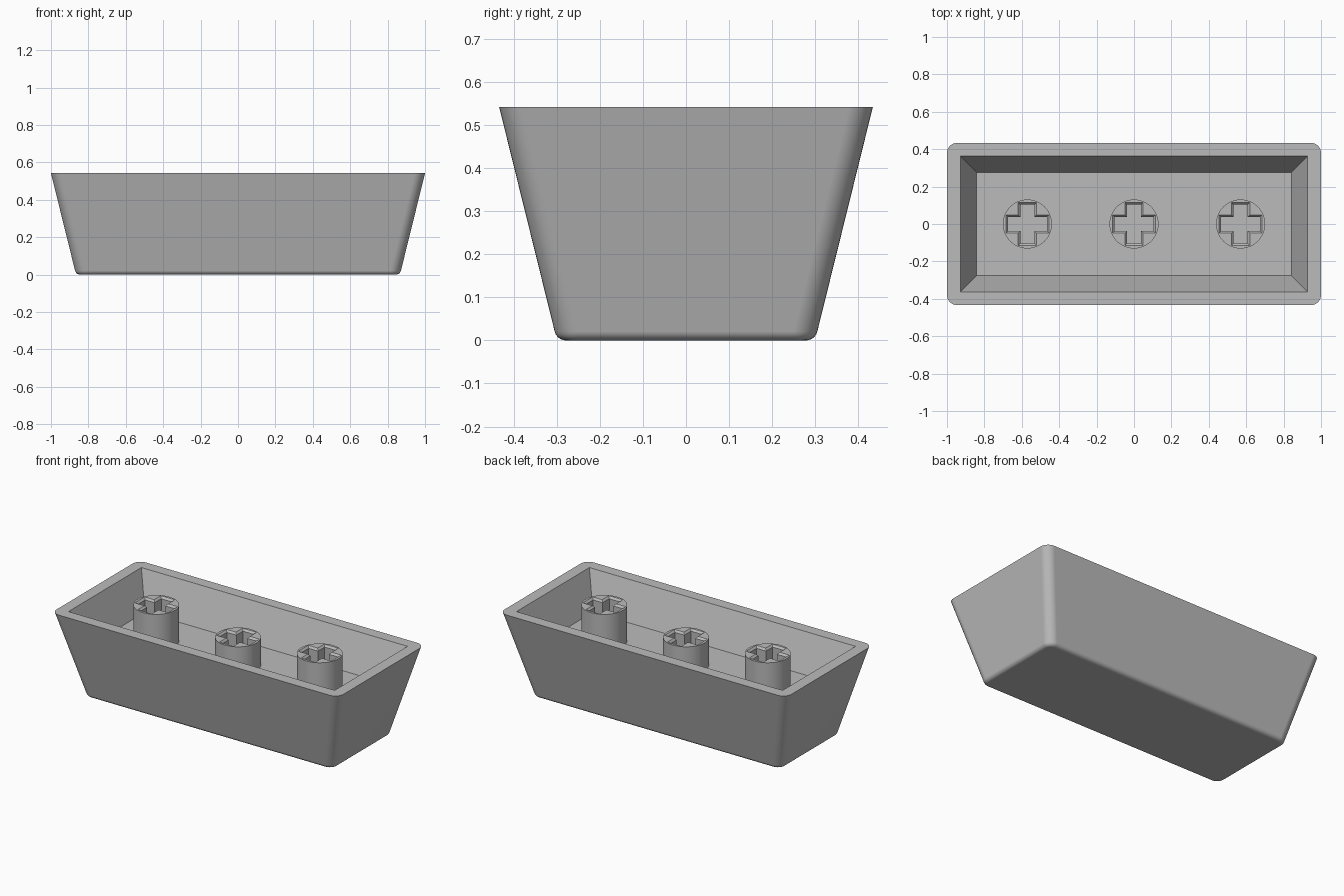
import bpy
import bmesh
from math import sin, cos, pi, radians

if "Cube" in bpy.data.objects:
    bpy.data.objects.remove(bpy.data.objects["Cube"], do_unlink=True)

RIM_Z = 0.542      # height of the open rim
FLOOR_Z = 0.317    # height of the cavity floor
CORNER_STEPS = 8

grey = bpy.data.materials.new("light_grey_plastic")
grey.use_nodes = True
COLOUR = (0.5, 0.5, 0.5, 1)
grey.diffuse_color = COLOUR
grey.node_tree.nodes["Principled BSDF"].inputs["Base Color"].default_value = COLOUR


def finish(bm, name, location=(0, 0, 0)):
    """Turn a bmesh into a smooth-shaded object with crisp edges."""
    bmesh.ops.recalc_face_normals(bm, faces=bm.faces)
    mesh = bpy.data.meshes.new(name)
    bm.to_mesh(mesh)
    bm.free()
    mesh.materials.append(grey)
    mesh.polygons.foreach_set("use_smooth", [True] * len(mesh.polygons))
    mesh.set_sharp_from_angle(angle=radians(30))
    obj = bpy.data.objects.new(name, mesh)
    obj.location = location
    bpy.context.collection.objects.link(obj)
    weighted = obj.modifiers.new("flat_face_normals", "WEIGHTED_NORMAL")
    weighted.keep_sharp = True
    return obj


def loop(bm, points, z):
    return [bm.verts.new((x, y, z)) for x, y in points]


def bridge(bm, a, b):
    for i in range(len(a)):
        j = (i + 1) % len(a)
        bm.faces.new((a[i], a[j], b[j], b[i]))


def rounded_rectangle(hx, hy, r):
    points = []
    for k, (sx, sy) in enumerate(((1, 1), (-1, 1), (-1, -1), (1, -1))):
        for i in range(CORNER_STEPS + 1):
            a = (k + i / CORNER_STEPS) * pi / 2
            points.append((sx * (hx - r) + r * cos(a), sy * (hy - r) + r * sin(a)))
    return points


def cross(length, width):
    """Outline of a plus sign, one quarter repeated around the centre."""
    points = []
    x, y = length, width
    for _ in range(4):
        points += [(x, -y), (x, y), (y, y)]
        points = [(-q, p) for p, q in points]
    return points[::1]


def cross_outline(length, width):
    points = []
    for k in range(4):
        c, s = round(cos(k * pi / 2)), round(sin(k * pi / 2))
        for x, y in ((length, -width), (length, width), (width, width)):
            points.append((c * x - s * y, s * x + c * y))
    return points


# Tapered shell: rounded base edge, outer wall, rim, sharp-cornered cavity
bm = bmesh.new()
rings = []
EDGE = 0.027
for i in range(6):
    a = i / 5 * radians(76)
    inset = EDGE * (sin(radians(76)) - sin(a))
    rings.append(loop(bm, rounded_rectangle(0.871 - inset, 0.305 - inset, 0.055 - inset),
                      EDGE * (1 - cos(a))))
rings.append(loop(bm, rounded_rectangle(1.0, 0.434, 0.055), RIM_Z))
rings.append(loop(bm, rounded_rectangle(0.928, 0.363, 0), RIM_Z))
rings.append(loop(bm, rounded_rectangle(0.842, 0.276, 0), FLOOR_Z))
for lower, upper in zip(rings, rings[1:]):
    bridge(bm, lower, upper)
bm.faces.new(rings[0])
bm.faces.new(rings[-1])
bmesh.ops.remove_doubles(bm, verts=bm.verts, dist=0.0001)
finish(bm, "shell")


def stem(name, x, top):
    """Round post with a chamfered cross-shaped socket."""
    bm = bmesh.new()
    n = 48
    circle = [(0.131 * cos(i * 2 * pi / n), 0.131 * sin(i * 2 * pi / n)) for i in range(n)]
    base = loop(bm, circle, FLOOR_Z - 0.005)
    head = loop(bm, circle, top)
    mouth = loop(bm, cross_outline(0.115, 0.049), top)
    throat = loop(bm, cross_outline(0.104, 0.038), top - 0.012)
    bottom = loop(bm, cross_outline(0.104, 0.038), FLOOR_Z)
    bridge(bm, base, head)
    bridge(bm, mouth, throat)
    bridge(bm, throat, bottom)
    bm.faces.new(bottom)
    bm.faces.new(base)
    # Flat top between the round edge and the socket
    edges = [bm.edges.get((ring[i - 1], ring[i]))
             for ring in (head, mouth) for i in range(len(ring))]
    bmesh.ops.triangle_fill(bm, use_beauty=True, use_dissolve=False, edges=edges)
    finish(bm, name, (x, 0, 0))


stem("left_stem", 0.57, RIM_Z)
stem("middle_stem", 0, RIM_Z - 0.052)
stem("right_stem", -0.57, RIM_Z)
